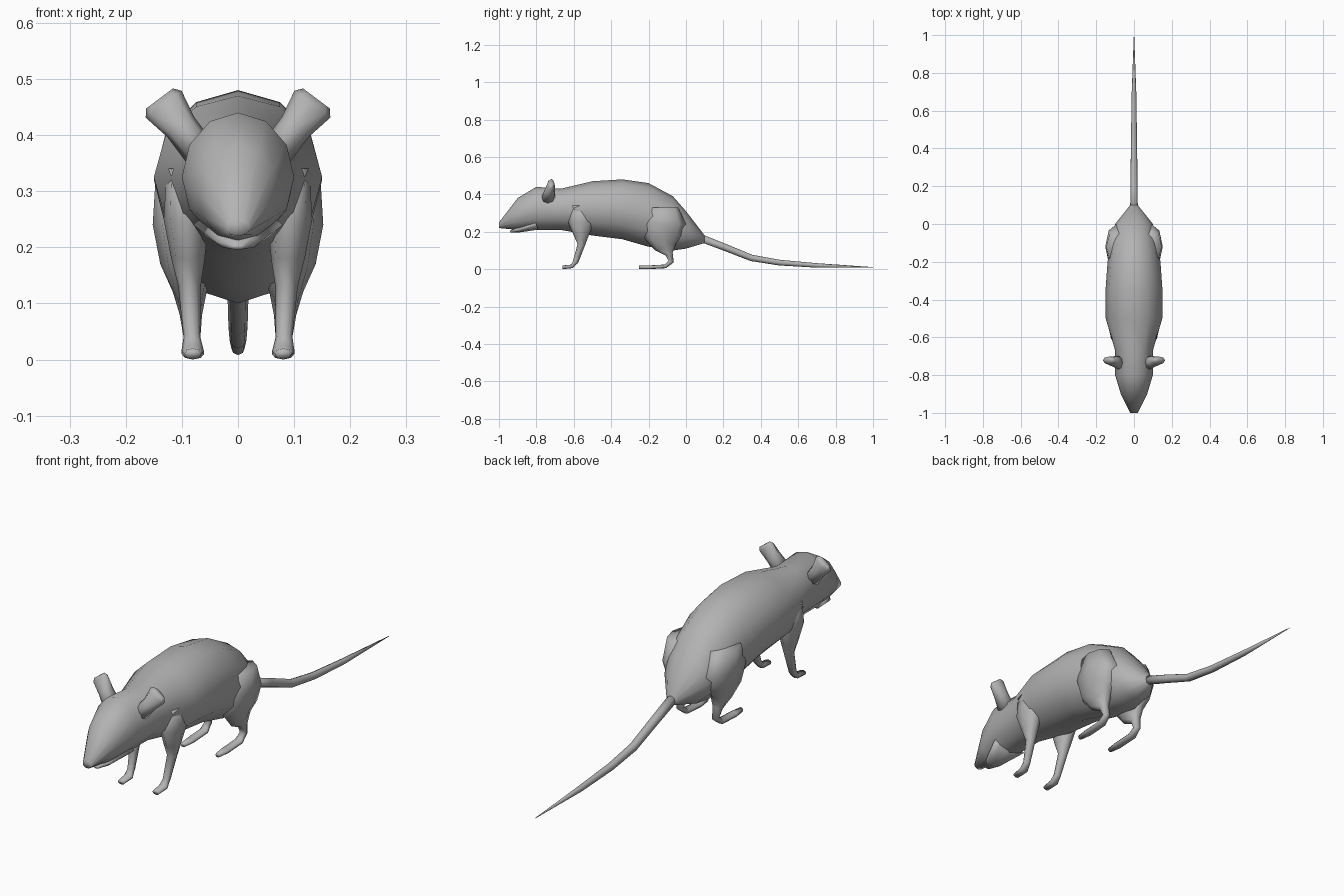
import bpy
import bmesh
from math import sin, cos, pi, sqrt
from mathutils import Vector

default = bpy.data.objects.get("Cube")
if default:
    bpy.data.objects.remove(default, do_unlink=True)

grey = (0.45, 0.45, 0.45, 1)
fur = bpy.data.materials.new("grey fur")
fur.use_nodes = True
fur.diffuse_color = grey
fur.node_tree.nodes["Principled BSDF"].inputs["Base Color"].default_value = grey


def ellipse(centre, across, along, sides):
    """Ring of points around a centre, spanned by two axis vectors."""
    angles = [2 * pi * step / sides for step in range(sides)]
    return [Vector(centre) + Vector(across) * cos(angle) + Vector(along) * sin(angle)
            for angle in angles]


def loft(name, rings):
    """Skin a list of equal rings into a closed, smooth shaded tube."""
    bm = bmesh.new()
    loops = [[bm.verts.new(point) for point in ring] for ring in rings]
    for lower, upper in zip(loops, loops[1:]):
        lower_next = lower[1:] + lower[:1]
        upper_next = upper[1:] + upper[:1]
        for corners in zip(lower, lower_next, upper_next, upper):
            bm.faces.new(corners)
    bm.faces.new(loops[0])
    bm.faces.new(loops[-1])
    bmesh.ops.recalc_face_normals(bm, faces=bm.faces)
    for face in bm.faces:
        face.smooth = True
    mesh = bpy.data.meshes.new(name)
    bm.to_mesh(mesh)
    bm.free()
    mesh.materials.append(fur)
    obj = bpy.data.objects.new(name, mesh)
    bpy.context.collection.objects.link(obj)


def limb(name, sections, side=0):
    """Tube square to its path; each section is y, z, half width, half depth.

    Side is 1 for left, -1 for right and 0 for the middle; legs splay with height.
    """
    centres = [Vector((side * (0.08 + 0.05 * z), y, z)) for y, z, width, depth in sections]
    rings = []
    for index, (y, z, width, depth) in enumerate(sections):
        before = centres[max(index - 1, 0)]
        after = centres[min(index + 1, len(centres) - 1)]
        heading = after - before
        square = Vector((0, -heading.z, heading.y)).normalized()
        rings.append(ellipse(centres[index], (width, 0, 0), square * depth, sides=8))
    loft(name, rings)


# Body and head: upright oval sections given as y, half width, bottom, top
stations = [
    (-1, 0.02, 0.22, 0.25),
    (-0.9, 0.07, 0.21, 0.38),
    (-0.8, 0.1, 0.21, 0.44),
    (-0.67, 0.1, 0.21, 0.43),
    (-0.5, 0.15, 0.18, 0.47),
    (-0.34, 0.15, 0.16, 0.48),
    (-0.2, 0.14, 0.12, 0.46),
    (-0.07, 0.12, 0.1, 0.39),
    (0, 0.1, 0.11, 0.31),
    (0.1, 0.02, 0.14, 0.18),
]
loft("body_and_head", [
    ellipse((0, y, (bottom + top) / 2), (width, 0, 0), (0, 0, (top - bottom) / 2), sides=12)
    for y, width, bottom, top in stations
])

# Lower jaw
limb("lower_jaw", [(-0.94, 0.2, 0.01, 0.005), (-0.9, 0.21, 0.04, 0.015), (-0.8, 0.24, 0.08, 0.03)])

# Tail: sags to the ground and tapers to a point
tail_path = [(0.07, 0.17), (0.2, 0.12), (0.35, 0.06), (0.5, 0.035), (0.7, 0.02), (1, 0.01)]
tail_sections = []
for y, z in tail_path:
    radius = 0.001 + 0.02 * sqrt(1 - y)
    tail_sections.append((y, z, radius, radius))
limb("tail", tail_sections)

# Leg sections, from the shoulder or hip down to the toes
front_leg = [
    (-0.56, 0.34, 0.03, 0.06),
    (-0.56, 0.25, 0.04, 0.07),
    (-0.56, 0.18, 0.03, 0.04),
    (-0.56, 0.13, 0.02, 0.02),
    (-0.59, 0.04, 0.015, 0.015),
    (-0.61, 0.015, 0.02, 0.01),
    (-0.66, 0.01, 0.015, 0.01),
]
hind_leg = [
    (-0.12, 0.33, 0.05, 0.08),
    (-0.12, 0.24, 0.06, 0.12),
    (-0.12, 0.17, 0.05, 0.1),
    (-0.11, 0.12, 0.03, 0.06),
    (-0.09, 0.08, 0.02, 0.02),
    (-0.08, 0.04, 0.015, 0.015),
    (-0.11, 0.015, 0.02, 0.01),
    (-0.2, 0.01, 0.02, 0.01),
    (-0.25, 0.01, 0.01, 0.01),
]

# Ear sections: fraction from root to tip, half width, half thickness
ear = [(0, 0.03, 0.04), (0.5, 0.03, 0.03), (0.9, 0.04, 0.02), (1, 0.03, 0.01)]
ear_root = Vector((0.065, -0.74, 0.365))
ear_tip = Vector((0.14, -0.72, 0.465))

# Legs and ears on both sides
for side, label in ((1, "left"), (-1, "right")):
    limb(label + "_front_leg", front_leg, side)
    limb(label + "_hind_leg", hind_leg, side)
    mirror = Vector((side, 1, 1))
    rings = []
    for fraction, width, thickness in ear:
        centre = ear_root.lerp(ear_tip, fraction) * mirror
        across = Vector((0.8 * side, 0, -0.6)) * width
        rings.append(ellipse(centre, across, (0, thickness, 0), sides=8))
    loft(label + "_ear", rings)
